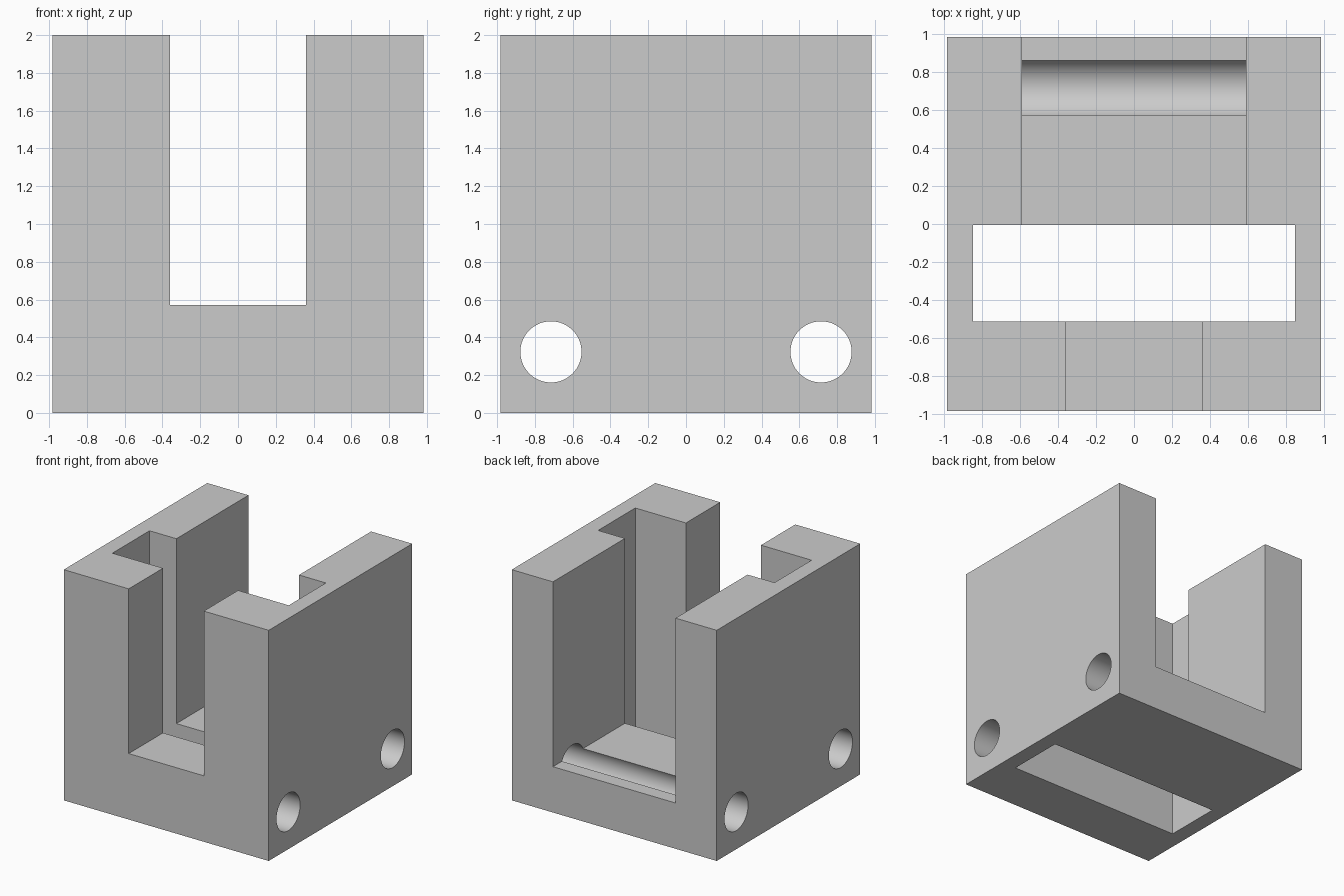
import bpy
import math

if "Cube" in bpy.data.objects:
    bpy.data.objects.remove(bpy.data.objects["Cube"], do_unlink=True)

HALF = 0.983
HEIGHT = 2.0
OVER = 0.2  # how far cutters run past the block


def box(name, x, y, z):
    """Box from (min, max) ranges on each axis."""
    spans = (x, y, z)
    bpy.ops.mesh.primitive_cube_add(size=1, location=[(a + b) / 2 for a, b in spans])
    ob = bpy.context.object
    ob.name = name
    ob.scale = [b - a for a, b in spans]
    bpy.ops.object.transform_apply(location=True, rotation=False, scale=True)
    return ob


def rod(name, y, z, radius):
    """Cylinder running across the block along x."""
    bpy.ops.mesh.primitive_cylinder_add(
        vertices=64, radius=radius, depth=2 * (HALF + OVER),
        location=(0, y, z), rotation=(0, math.pi / 2, 0))
    ob = bpy.context.object
    ob.name = name
    return ob


grey = bpy.data.materials.new("light_grey")
grey.use_nodes = True
colour = (0.6, 0.6, 0.6, 1)
grey.diffuse_color = colour
grey.node_tree.nodes["Principled BSDF"].inputs["Base Color"].default_value = colour

# Solid block
block = box("bracket_block", (-HALF, HALF), (-HALF, HALF), (0, HEIGHT))
block.data.materials.append(grey)

top = HEIGHT + OVER
cutters = [
    # Wide slot right through from top to bottom
    box("through_slot_cutter", (-0.846, 0.846), (-0.513, -0.004), (-OVER, top)),
    # Narrow opening in the front wall
    box("front_opening_cutter", (-0.36, 0.36), (-HALF - OVER, -0.3), (0.572, top)),
    # Wide channel open at the back
    box("back_channel_cutter", (-0.588, 0.588), (-0.2, HALF + OVER), (0.397, top)),
    # Pin holes; the back one breaks into the channel floor
    rod("front_pin_hole_cutter", -0.715, 0.323, 0.162),
    rod("back_pin_hole_cutter", 0.715, 0.323, 0.162),
]

# Cut every opening, then discard its cutter
for cutter in cutters:
    cutter.data.materials.append(grey)
    cutter.hide_render = True
    mod = block.modifiers.new(cutter.name, "BOOLEAN")
    mod.operation = "DIFFERENCE"
    mod.solver = "EXACT"
    mod.object = cutter
    bpy.ops.object.select_all(action="DESELECT")
    block.select_set(True)
    bpy.context.view_layer.objects.active = block
    bpy.ops.object.modifier_apply(modifier=mod.name)
    bpy.data.objects.remove(cutter, do_unlink=True)

# Round hole walls, crisp edges
bpy.ops.object.shade_smooth_by_angle(angle=math.radians(30))
